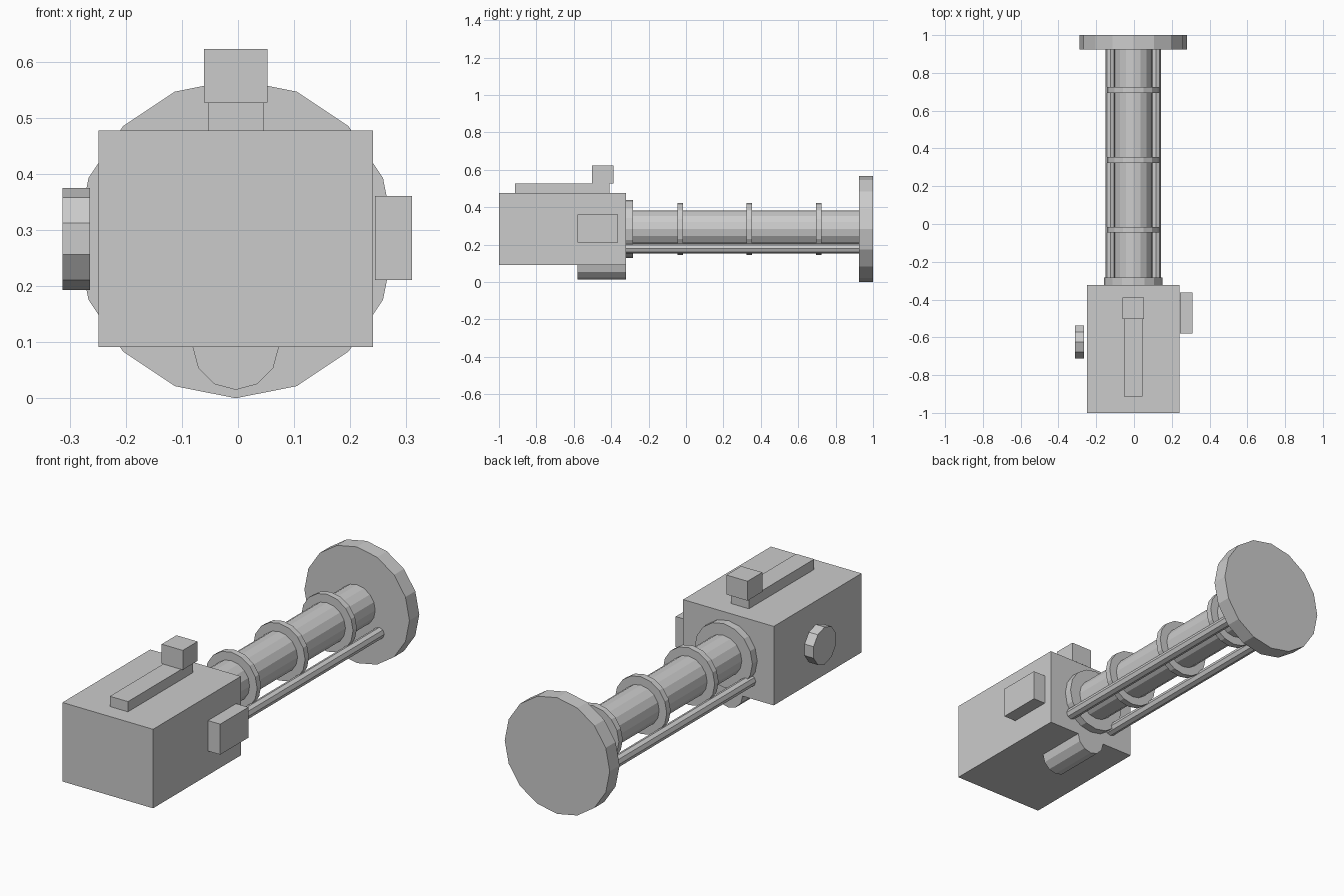
import bpy, bmesh, math
from mathutils import Matrix, Vector

if "Cube" in bpy.data.objects:
    bpy.data.objects.remove(bpy.data.objects["Cube"])

CX, CZ = -0.004, 0.284  # main axis of the barrel


def finish(name, bm):
    bmesh.ops.recalc_face_normals(bm, faces=bm.faces)
    mesh = bpy.data.meshes.new(name)
    bm.to_mesh(mesh)
    bm.free()
    obj = bpy.data.objects.new(name, mesh)
    bpy.context.collection.objects.link(obj)
    return obj


def box(name, x, y, z):
    bm = bmesh.new()
    bmesh.ops.create_cube(bm, size=1)
    for v in bm.verts:
        v.co = Vector([(r[0] + r[1]) / 2 + c * (r[1] - r[0]) for c, r in zip(v.co, (x, y, z))])
    return finish(name, bm)


def cylinder(name, axis, span, a, z, radius, sides):
    """Prism along x or y with one corner pointing straight up; a is the other horizontal centre."""
    rings = []
    bm = bmesh.new()
    for s in span:
        ring = []
        for i in range(sides):
            t = 2 * math.pi * i / sides
            h, zz = a + radius * math.sin(t), z + radius * math.cos(t)
            ring.append(bm.verts.new((s, h, zz) if axis == 'x' else (h, s, zz)))
        bm.faces.new(ring)
        rings.append(ring)
    for i in range(sides):
        j = (i + 1) % sides
        bm.faces.new((rings[0][i], rings[0][j], rings[1][j], rings[1][i]))
    return finish(name, bm)


# Housing and its attachments
box("housing", (-0.249, 0.241), (-1.0, -0.322), (0.091, 0.477))
box("top_rail", (-0.053, 0.045), (-0.914, -0.41), (0.477, 0.527))
box("top_block", (-0.061, 0.053), (-0.502, -0.388), (0.527, 0.622))
box("side_box", (0.244, 0.31), (-0.58, -0.363), (0.211, 0.36))
cylinder("side_knob", 'x', (-0.3125, -0.264), -0.625, CZ, 0.091, 10)
cylinder("under_tube", 'y', (-0.58, -0.322), CX, 0.092, 0.077, 12)

# Barrel, collar, rings and end disc
cylinder("barrel", 'y', (-0.33, 0.93), CX, CZ, 0.099, 16)
cylinder("collar", 'y', (-0.322, -0.284), CX, CZ, 0.156, 16)
for i in range(3):
    y = -0.031 + 0.37 * i
    cylinder(f"barrel_ring_{i + 1}", 'y', (y - 0.015, y + 0.015), CX, CZ, 0.14, 16)
cylinder("end_disc", 'y', (0.924, 1.0), CX, CZ, 0.284, 16)

# Lower support rods
for side, sx in (("left", -1), ("right", 1)):
    cylinder(f"{side}_rod", 'y', (-0.322, 0.926), CX + sx * 0.121, 0.18, 0.027, 8)
